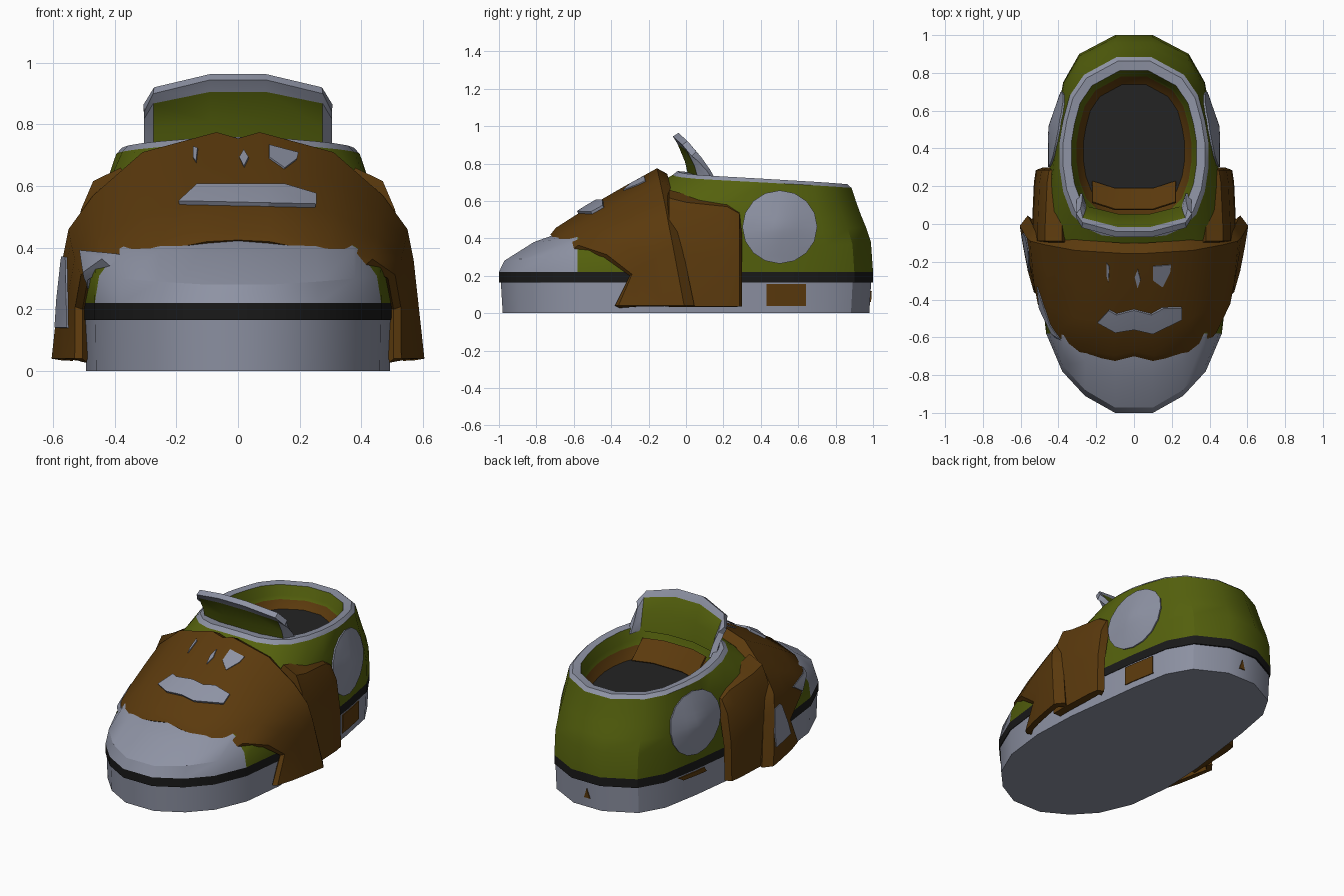
import bpy, bmesh, math
from mathutils import Vector

if "Cube" in bpy.data.objects:
    bpy.data.objects.remove(bpy.data.objects["Cube"])

def material(name, rgb):
    m = bpy.data.materials.new(name)
    m.diffuse_color = (*rgb, 1)
    m.use_nodes = True
    m.node_tree.nodes["Principled BSDF"].inputs["Base Color"].default_value = m.diffuse_color
    return m

GREY = material("blue_grey_rubber", (0.27, 0.29, 0.37))
GREEN = material("olive_green_cloth", (0.09, 0.12, 0.004))
BROWN = material("brown_leather", (0.105, 0.042, 0.004))
BLACK = material("black_rubber", (0.010, 0.010, 0.010))
DARK = material("dark_insole", (0.017, 0.017, 0.017))

def finish(name, bm, mats, solid=0, mirror=False, angle=30, rim=0):
    me = bpy.data.meshes.new(name)
    bm.to_mesh(me)
    bm.free()
    ob = bpy.data.objects.new(name, me)
    bpy.context.collection.objects.link(ob)
    for m in mats:
        me.materials.append(m)
    bpy.ops.object.select_all(action='DESELECT')
    ob.select_set(True)
    bpy.context.view_layer.objects.active = ob
    if solid:
        s = ob.modifiers.new("thickness", 'SOLIDIFY')
        s.thickness, s.offset, s.material_offset_rim = solid, -1, rim
        bpy.ops.object.modifier_apply(modifier=s.name)
    bpy.ops.object.shade_smooth_by_angle(angle=math.radians(angle))
    if mirror:
        ob.modifiers.new("mirror", 'MIRROR')
    return ob

def sheet(rows, closed=False, caps=False, row_mats=None, outward=None):
    """Skin rows of points; rows may be closed rings with end caps."""
    bm = bmesh.new()
    vs = [[bm.verts.new(p) for p in r] for r in rows]
    n = len(rows[0])
    for k in range(len(rows) - 1):
        for j in range(n if closed else n - 1):
            a, b = j, (j + 1) % n
            f = bm.faces.new((vs[k][a], vs[k][b], vs[k + 1][b], vs[k + 1][a]))
            f.material_index = row_mats[k] if row_mats else 0
    if caps:
        bm.faces.new(vs[0])
        f = bm.faces.new(vs[-1])
        f.material_index = row_mats[-1]
    bmesh.ops.recalc_face_normals(bm, faces=bm.faces)
    if outward:
        o = Vector(outward)
        if sum((f.calc_center_median() - o).dot(f.normal) * f.calc_area() for f in bm.faces) < 0:
            bmesh.ops.reverse_faces(bm, faces=bm.faces)
    bm.normal_update()
    return bm

def ring(half):
    return half + [(-x, y, z) for x, y, z in reversed(half)]

def patch(name, src, poly, axes, mat, keep, lift=0.006, bulge=None, mirror=False):
    """Cut a convex outline out of a copied surface and lift it off slightly."""
    bm = bmesh.new()
    bm.from_mesh(src.data)
    bmesh.ops.delete(bm, geom=[f for f in bm.faces if not keep(f)], context='FACES')
    if bulge:
        bmesh.ops.subdivide_edges(bm, edges=bm.edges, cuts=2, use_grid_fill=True)
    for i, p in enumerate(poly):
        q = poly[(i + 1) % len(poly)]
        co, no = Vector((0, 0, 0)), Vector((0, 0, 0))
        co[axes[0]], co[axes[1]] = p
        no[axes[0]], no[axes[1]] = q[1] - p[1], p[0] - q[0]
        bmesh.ops.bisect_plane(bm, geom=bm.verts[:] + bm.edges[:] + bm.faces[:],
                               plane_co=co, plane_no=no.normalized(), clear_outer=True)
    for f in bm.faces:
        f.material_index = 0
    bm.normal_update()
    for v in bm.verts:
        v.co += v.normal * (lift + (bulge(v.co) if bulge else 0))
    return finish(name, bm, [mat], lift, mirror)

# Plan outlines, right half from toe to heel
BASE = [(.1, -1), (.26, -.91), (.38, -.78), (.465, -.58), (.498, -.3), (.485, 0),
        (.445, .3), (.42, .5), (.375, .75), (.29, .9), (.1, 1)]
COLLAR = [(.08, -.07), (.17, -.06), (.26, -.02), (.33, .05), (.375, .17), (.395, .3),
          (.395, .43), (.375, .55), (.34, .68), (.265, .79), (.09, .885)]

# Sole: grey block and black foxing stripe
def sole_ring(s, z):
    return ring([(x * (s + 1) / 2, y * s, z) for x, y in BASE])
sole = finish("sole", sheet([sole_ring(.98, 0), sole_ring(.99, .165)], True, True, [0, 0]), [GREY])
finish("sole_stripe", sheet([sole_ring(1, .165), sole_ring(1, .22)], True, True, [0, 0]), [BLACK])

# Upper: skin from sole to collar, over the rim and down to the raised insole
def upper_ring(f, b, zf, zb):
    pts = []
    for i, ((x, y), (cx, cy)) in enumerate(zip(BASE, COLLAR)):
        t = i / 10
        w = f + (b - f) * t
        pts.append((x + (cx - x) * w * w, y + (cy - y) * w, zf + (zb - zf) * t))
    return ring(pts)

def inner_ring(s, zf, zb):
    return ring([(x * s, .43 + (y - .43) * s, zf + (zb - zf) * i / 10)
                 for i, (x, y) in enumerate(COLLAR)])

rows = [upper_ring(*a) for a in [(0, 0, .22, .22), (.03, .1, .28, .38), (.2, .33, .38, .46),
                                 (.32, .58, .42, .53), (.7, .8, .58, .6), (1, 1, .74, .67)]]
rows += [inner_ring(*a) for a in [(.95, .76, .69), (.84, .755, .685), (.79, .68, .63),
                                  (.77, .64, .61), (.68, .57, .57)]]
bm = sheet(rows, True, True, [0] * 5 + [1, 1, 0, 0, 2, 3])
bmesh.ops.bisect_plane(bm, geom=bm.verts[:] + bm.edges[:] + bm.faces[:],
                       plane_co=(0, -.58, 0), plane_no=(0, 1, 0))
for f in bm.faces:          # toe cap
    if f.calc_center_median().y < -.58:
        f.material_index = 1
upper = finish("upper", bm, [GREEN, GREY, BROWN, DARK])

# Tongue: flared lip rising from the front of the collar, grey trim round its edge
cols = [(.305, .15, .70, .03, .84), (.275, .07, .70, -.02, .90), (.09, .02, .70, -.07, .945)]
cols = cols + [(-c[0],) + c[1:] for c in reversed(cols)]
rows = []
for t, back in [(0, 0), (.45, .015), (.84, .01), (1, 0)]:
    rows.append([(x, y0 + (y1 - y0) * t + back, z0 + (z1 - z0) * t) for x, y0, z0, y1, z1 in cols])
bm = sheet(rows, row_mats=[0, 0, 1], outward=(0, .6, .7))
for f in bm.faces:
    if abs(f.calc_center_median().x) > .26:
        f.material_index = 1
finish("tongue", bm, [GREEN, GREY], .035, rim=1)

# Brown lining under the tongue
finish("tongue_lining", sheet([[(x, .07 + x * x, .68) for x in (-.22, -.1, .1, .22)],
                               [(x, .18 + x * x, .58) for x in (-.22, -.1, .1, .22)]],
                              outward=(0, -.5, 0)), [BROWN], .01)

# Front wrap: flared leather cover between a front edge and a back edge
FRONT = [(0, -.70, .425), (.1, -.725, .42), (.28, -.69, .385), (.415, -.6, .345),
         (.487, -.44, .30), (.505, -.3, .2), (.505, -.38, .04)]
BACK = [(0, -.155, .755), (.07, -.155, .775), (.31, -.14, .71), (.47, -.11, .57),
        (.55, -.09, .46), (.57, -.07, .36), (.605, -.01, .04)]
rows = []
for v, bulge in [(0, 0), (.05, .02), (.35, .022), (.7, .012), (1, 0)]:
    half = []
    for a, b in zip(FRONT, BACK):
        p = Vector(a).lerp(Vector(b), v)
        half.append(tuple(p + Vector((p.x, 0, max(p.z - .2, 0))).normalized() * bulge))
    rows.append(half)
rows.append([(x * .93, y + .055, max(z - .03, .04)) for x, y, z in BACK])
rows = [[(-x, y, z) for x, y, z in reversed(h[1:])] + h for h in rows]
wrap = finish("front_wrap", sheet(rows, outward=(0, -.2, .1)), [BROWN], .035, angle=40)

# Side straps behind the wrap
rows = []
for y, dx, top in [(-.09, .01, .66), (.0, .01, .635), (.22, 0, .61), (.285, -.01, .57), (.3, -.05, .52)]:
    rows.append([(x + dx, y, .035 + (top - .035) * t) for x, t in
                 [(.53, 0), (.525, .45), (.5, .78), (.46, .93), (.37, 1)]])
finish("side_strap", sheet(rows, outward=(0, .1, .2)), [BROWN], .05, True)

# Ankle discs, domed, one on each side
disc = [(.5 + .2 * math.cos(math.tau * i / 16), .46 + .195 * math.sin(math.tau * i / 16)) for i in range(16)]
patch("ankle_disc", upper, disc, (1, 2), GREY,
      lambda f: f.normal.x > .2 and f.calc_center_median().x > .2 and f.material_index == 0, .01,
      lambda c: .03 * max(0, 1 - math.hypot(c.y - .5, c.z - .46) / .2), True)

# Brown tabs on the sole: full on the right, a sliver on the left, a tiny one at the heel
patch("sole_tab_right", sole, [(.43, .04), (.64, .04), (.64, .155), (.43, .155)], (1, 2), BROWN,
      lambda f: f.normal.x > .5)
patch("sole_tab_left", sole, [(.41, .125), (.6, .13), (.64, .155), (.43, .155)], (1, 2), BROWN,
      lambda f: f.normal.x < -.5)
patch("heel_tab", sole, [(-.02, .06), (.02, .06), (0, .12)], (0, 2), BROWN, lambda f: f.normal.y > .8)

# Grey bar and small worn marks on the wrap
def facing(f):
    return f.normal.y < -.02
patch("wrap_bar", wrap, [(-.19, .54), (.25, .53), (.25, .565), (.15, .595), (-.13, .595)],
      (0, 2), GREY, facing, .015)
marks = [[(-.145, .69), (-.135, .675), (-.13, .72), (-.145, .725)],
         [(.005, .69), (.02, .66), (.035, .69), (.02, .715)],
         [(.1, .69), (.15, .655), (.19, .685), (.195, .705), (.1, .73)],
         [(-.49, .27), (-.23, .35), (-.23, .362), (-.51, .39)],
         [(-.59, .14), (-.55, .14), (-.555, .37), (-.575, .37)]]
for i, m in enumerate(marks):
    patch("wrap_mark_%d" % i, wrap, m, (0, 2), GREY, facing)
